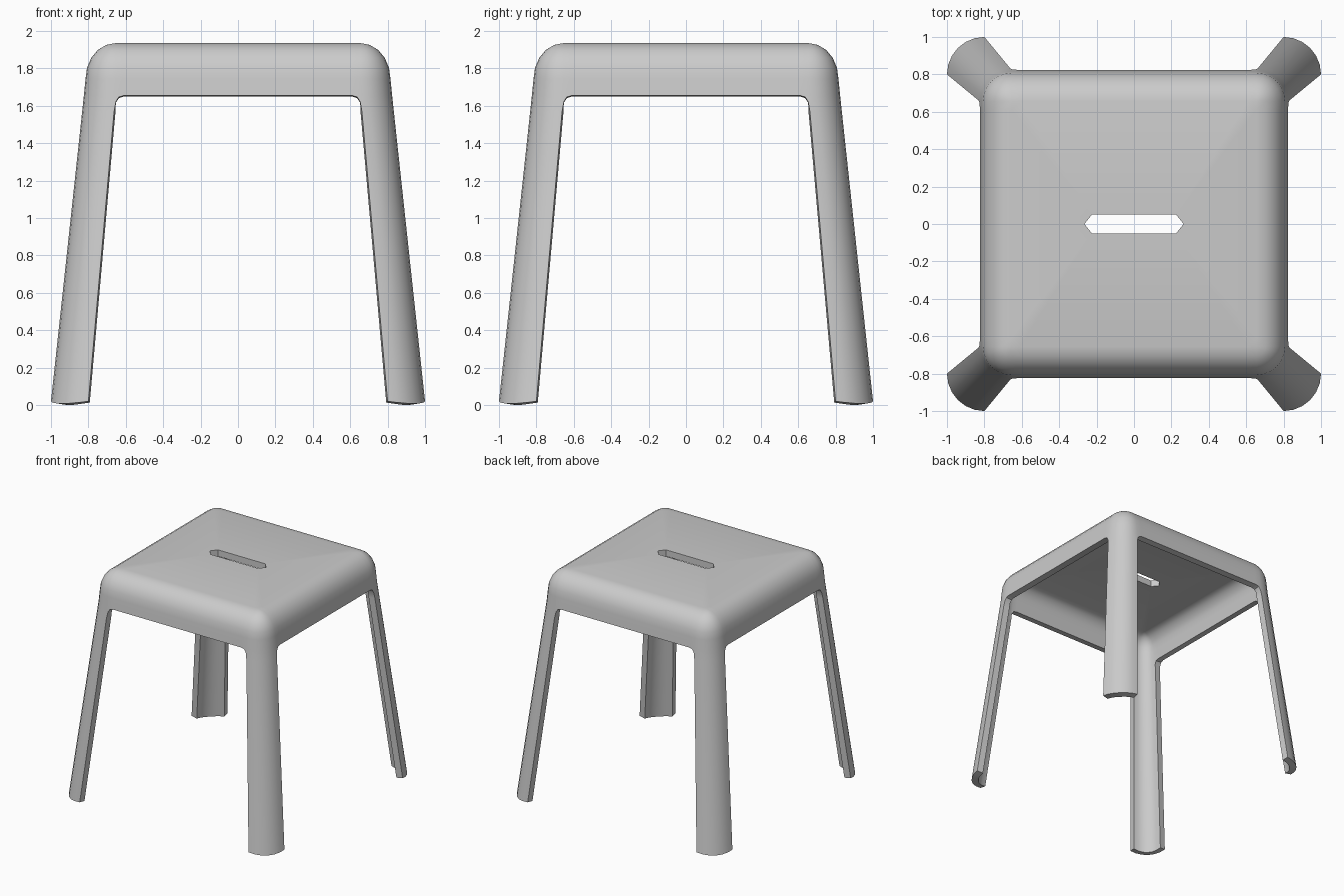
import bpy, bmesh
from math import sin, cos, pi
from mathutils import Matrix, Vector

if "Cube" in bpy.data.objects:
    bpy.data.objects.remove(bpy.data.objects["Cube"])

N = 6            # segments per rounded corner
THICK = 0.055    # shell thickness
RIM_Z, FIL_X, FIL_Z = 1.655, 0.61, 1.57

bm = bmesh.new()


def section(z):
    """Corner centre and corner radius of the splayed body at height z."""
    k = 1 - z / 1.6
    return 0.66 + 0.14 * k, 0.17 + 0.03 * k


def arc(c, r, z):
    """Quarter-circle corner points; z may vary along the arc."""
    pts = []
    for i in range(N + 1):
        a = i / N * pi / 2
        pts.append(Vector((c + r * cos(a), c + r * sin(a), z(a) if callable(z) else z)))
    return pts


def verts(pts, rot):
    return [bm.verts.new(rot @ p) for p in pts]


def strip(a, b):
    for i in range(len(a) - 1):
        bm.faces.new((a[i], b[i], b[i + 1], a[i + 1]))


rots = [Matrix.Rotation(k * pi / 2, 3, 'Z') for k in range(4)]


# Seat rings: flat edge, rounded shoulder, then rim
c_rim, r_rim = section(RIM_Z)
levels = [(0.0, 1.935)]
for i in range(1, 6):
    a = i / 5 * pi / 2
    levels.append((0.16 * sin(a), 1.745 + 0.19 * cos(a)))
levels.append((r_rim, RIM_Z))
rings = []
for r, z in levels:
    ring = []
    for rot in rots:
        pts = arc(c_rim, r, z)
        pts = [Vector((c_rim + r, FIL_X, z))] + pts + [Vector((FIL_X, c_rim + r, z))]
        ring += verts(pts, rot)
    rings.append(ring)
for a, b in zip(rings, rings[1:]):
    strip(a + a[:1], b + b[:1])

# Legs: curved shells below each corner, with small fillets to the rim
M = N + 3
for k, rot in enumerate(rots):
    rim = rings[-1][k * M:(k + 1) * M]
    top = verts(arc(*section(FIL_Z), FIL_Z), rot)
    foot = verts(arc(*section(0), lambda a: 0.02 - 0.012 * sin(2 * a)), rot)
    strip(rim[1:-1], top)
    strip(top, foot)
    for start, corner, end, swap in ((rim[0], rim[1], top[0], False),
                                     (rim[-1], rim[-2], top[-1], True)):
        path = [start]
        for u, z in ((0.637, 1.647), (0.653, 1.622)):
            c, r = section(z)
            p = Vector((u, c + r, z)) if swap else Vector((c + r, u, z))
            path += verts([p], rot)
        path.append(end)
        for a, b in zip(path, path[1:]):
            bm.faces.new((corner, a, b))

# Flat seat top with hand slot
bmesh.ops.remove_doubles(bm, verts=bm.verts[:], dist=0.0005)
outer = [e for e in bm.edges if e.is_boundary and min(v.co.z for v in e.verts) > 1.93]
slot = [(0.265, 0), (0.225, 0.05), (-0.225, 0.05),
        (-0.265, 0), (-0.225, -0.05), (0.225, -0.05)]
hole = [bm.verts.new((x, y, 1.935)) for x, y in slot]
inner = [bm.edges.new((hole[i], hole[(i + 1) % 6])) for i in range(6)]
bmesh.ops.triangle_fill(bm, use_beauty=True, edges=outer + inner, normal=(0, 0, 1))

bmesh.ops.recalc_face_normals(bm, faces=bm.faces[:])
bm.normal_update()
if hole[0].link_faces[0].normal.z < 0:
    bmesh.ops.reverse_faces(bm, faces=bm.faces[:])

mesh = bpy.data.meshes.new("stool_shell")
bm.to_mesh(mesh)
bm.free()
stool = bpy.data.objects.new("stool_shell", mesh)
bpy.context.collection.objects.link(stool)

# Wall thickness, inwards
solid = stool.modifiers.new("thickness", 'SOLIDIFY')
solid.thickness = THICK
solid.offset = -1
solid.use_even_offset = True

bpy.context.view_layer.objects.active = stool
stool.select_set(True)
bpy.ops.object.modifier_apply(modifier="thickness")
bpy.ops.object.shade_smooth_by_angle(angle=0.7)
